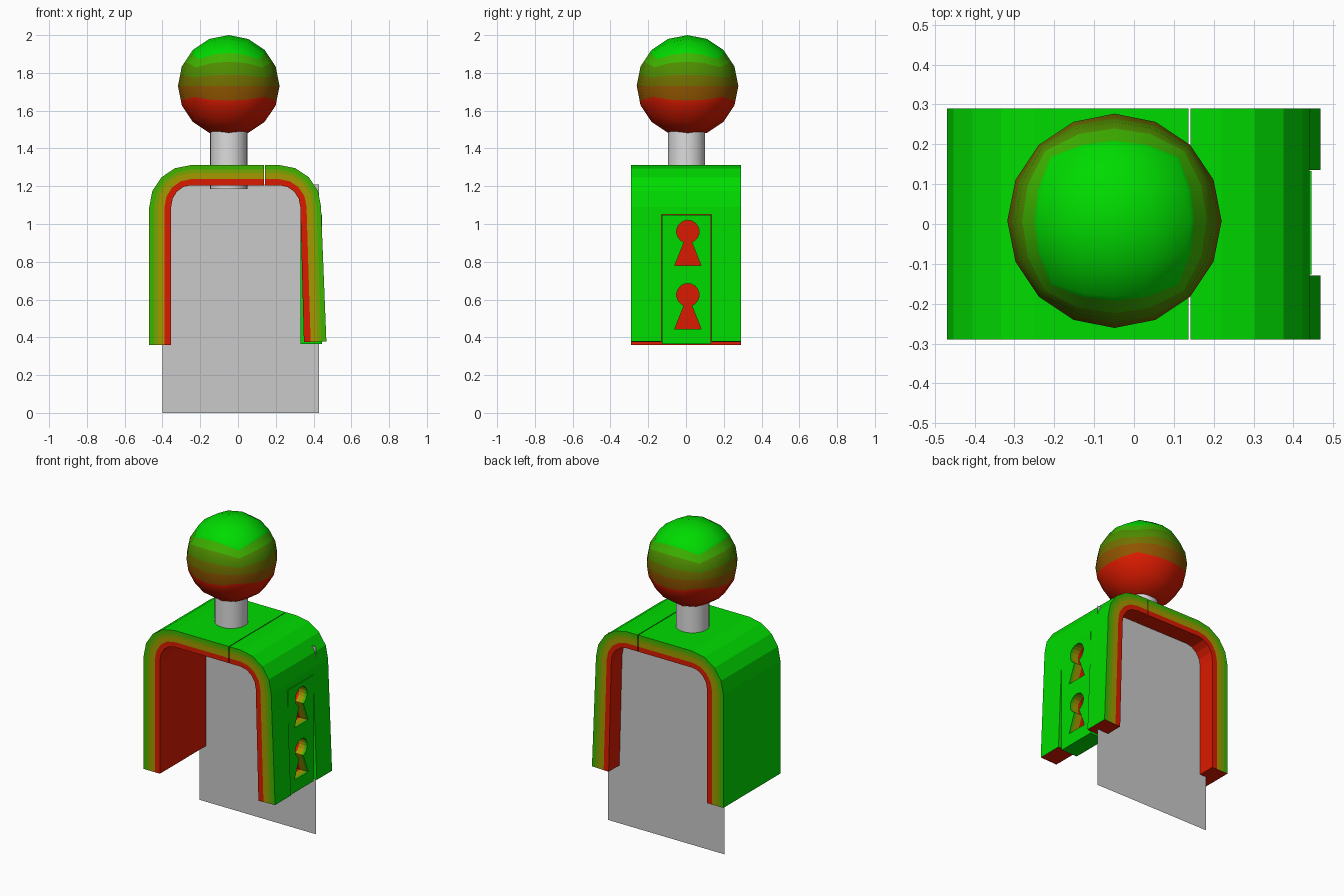
import bpy, bmesh
from math import sin, cos, tan, radians, floor
from mathutils import Vector, Matrix

if "Cube" in bpy.data.objects:
    bpy.data.objects.remove(bpy.data.objects["Cube"])

# Palette, given as display RGB and converted to linear
PALETTE = {
    "green": (0, 219, 0), "leaf": (62, 180, 0), "lime": (118, 166, 0),
    "olive": (164, 152, 0), "moss": (78, 140, 0), "dark_olive": (112, 112, 0),
    "brown": (142, 84, 0), "red": (219, 26, 0),
    "plate_grey": (202, 202, 202), "post_grey": (220, 220, 220),
}
NAMES = list(PALETTE)
MAT = {n: i for i, n in enumerate(NAMES)}


def linear(c):
    c /= 255
    return c / 12.92 if c < 0.04 else ((c + 0.055) / 1.055) ** 2.4


MATERIALS = []
for n, rgb in PALETTE.items():
    m = bpy.data.materials.new(n)
    m.diffuse_color = (*[linear(c) for c in rgb], 1)
    m.use_nodes = True
    m.node_tree.nodes["Principled BSDF"].inputs["Base Color"].default_value = m.diffuse_color
    MATERIALS.append(m)


def finish(name, bm, smooth=None):
    bmesh.ops.remove_doubles(bm, verts=bm.verts, dist=0.0003)
    bmesh.ops.recalc_face_normals(bm, faces=bm.faces)
    used = sorted({f.material_index for f in bm.faces})
    for f in bm.faces:
        f.material_index = used.index(f.material_index)
    mesh = bpy.data.meshes.new(name)
    bm.to_mesh(mesh)
    bm.free()
    for i in used:
        mesh.materials.append(MATERIALS[i])
    ob = bpy.data.objects.new(name, mesh)
    bpy.context.collection.objects.link(ob)
    if smooth:
        bpy.ops.object.select_all(action='DESELECT')
        ob.select_set(True)
        bpy.context.view_layer.objects.active = ob
        bpy.ops.object.shade_smooth_by_angle(angle=radians(smooth))
    return ob


def face(bm, points, color):
    f = bm.faces.new([bm.verts.new(p) for p in points])
    f.material_index = MAT[color]


# Colour layers through the wall, from outside to inside
LAYERS = [(0, 0.22, "leaf"), (0.22, 0.4, "lime"), (0.4, 0.7, "olive"), (0.7, 1, "red")]
HOLE_LAYERS = [(0, 0.15, "leaf"), (0.15, 0.5, "olive"), (0.5, 1, "red")]


def band(name, pairs, ys, is_open=lambda i, j: False):
    """Thick strip along (outer, inner) xz pairs, split across y, with open cells."""
    bm = bmesh.new()
    ni, nj = len(pairs) - 1, len(ys) - 1

    def pt(i, j, t):
        (ax, az), (bx, bz) = pairs[i]
        return (ax + (bx - ax) * t, ys[j], az + (bz - az) * t)

    def inside(i, j):
        return 0 <= i < ni and 0 <= j < nj

    for i in range(ni):
        for j in range(nj):
            if is_open(i, j):
                continue
            ring = [(i, j), (i + 1, j), (i + 1, j + 1), (i, j + 1)]
            face(bm, [pt(*r, 0) for r in ring], "green")
            face(bm, [pt(*r, 1) for r in ring], "red")
            for k, (di, dj) in enumerate([(0, -1), (1, 0), (0, 1), (-1, 0)]):
                a, b = ring[k], ring[(k + 1) % 4]
                near = (i + di, j + dj)
                if inside(*near) and not is_open(*near):
                    continue
                layers = LAYERS
                if inside(*near):       # walls of the slot
                    layers = [(0, 1, "green")]
                elif near[0] < 0:       # foot of the leg
                    layers = [(0, 1, "red")]
                for t0, t1, col in layers:
                    face(bm, [pt(*a, t0), pt(*b, t0), pt(*b, t1), pt(*a, t1)], col)
    return finish(name, bm)


def bend(cx, side, inner):
    """Quarter bend from the side of the arch up to the flat top."""
    out = []
    for k in range(5):
        a = radians(22.5 * k)
        out.append(tuple((cx + side * r * cos(a), 1.09 + h * sin(a))
                         for r, h in ((0.22, 0.222), (inner, 0.115))))
    return out


# Left part of the arch
band("arch_left",
     [((-0.47, 0.36), (-0.354, 0.36))] + bend(-0.25, -1, 0.104)
     + [((0.137, 1.312), (0.137, 1.205))],
     [-0.29, 0.29])

# Right part of the arch, splayed outward with a slot for the tongue
right = [((0.468, 0.378), (0.349, 0.374)), ((0.441, 1.05), (0.331, 1.05))]
right += bend(0.22, 1, 0.11) + [((0.142, 1.312), (0.142, 1.205))]
band("arch_right", right, [-0.29, -0.129, 0.135, 0.29], lambda i, j: i == 0 and j == 1)

# Upright tongue in the slot, with two keyholes through it
def keyhole(cy, cz):
    pts = [(cy + 0.06 * cos(radians(a)), cz + 0.06 * sin(radians(a)))
           for a in range(-70, 251, 20)]
    return pts + [(cy - 0.07, cz - 0.18), (cy + 0.07, cz - 0.18)]


bm = bmesh.new()
X_OUT, X_IN = 0.445, 0.33
border = [(-0.127, 0.364), (0.133, 0.364), (0.133, 1.0485), (-0.127, 1.0485)]
loops = [border, keyhole(0.01, 0.96), keyhole(0.01, 0.625)]
for x, col in ((X_OUT, "green"), (X_IN, "red")):
    edges = []
    for lp in loops:
        vs = [bm.verts.new((x, *p)) for p in lp]
        edges += [bm.edges.new((vs[k - 1], vs[k])) for k in range(len(vs))]
    res = bmesh.ops.triangle_fill(bm, use_beauty=True, edges=edges, normal=(1, 0, 0))
    for f in res["geom"]:
        if isinstance(f, bmesh.types.BMFace):
            f.material_index = MAT[col]
for n, lp in enumerate(loops):
    for k in range(len(lp)):
        a, b = lp[k - 1], lp[k]
        for t0, t1, col in ([(0, 1, "green")] if n == 0 else HOLE_LAYERS):
            x0, x1 = (X_OUT + (X_IN - X_OUT) * t for t in (t0, t1))
            face(bm, [(x0, *a), (x0, *b), (x1, *b), (x1, *a)], col)
finish("keyhole_tongue", bm)

# Thin upright sheet passing through the arch
bm = bmesh.new()
face(bm, [(-0.40, 0.18, 0), (0.43, 0.18, 0), (0.43, 0.18, 1.21), (-0.40, 0.18, 1.21)], "plate_grey")
finish("centre_sheet", bm)

# Post between the arch and the ball
bm = bmesh.new()
bmesh.ops.create_cone(bm, cap_ends=True, segments=32, radius1=0.098, radius2=0.098, depth=0.33,
                      matrix=Matrix.Translation((-0.049, 0.003, 1.35)))
for f in bm.faces:
    f.material_index = MAT["post_grey"]
finish("post", bm, 40)

# Ball made from six rounded 4 x 4 patches, banded by height
CENTRE, RADIUS, STEP = Vector((-0.049, 0.008, 1.731)), 0.269, 22.5


def on_ball(u, v):
    return Vector((tan(radians(u)), -1, tan(radians(v)))).normalized() * RADIUS


def on_facet(u, v):
    low = min(floor(v / STEP), 1) * STEP
    return on_ball(u, low).lerp(on_ball(u, low + STEP), (v - low) / STEP)


bm = bmesh.new()
rows = [-45, -22.5, -17, 0, 13, 22.5, 29, 41, 45]
row_colors = ["red", "red", "brown", "dark_olive", "moss", "moss", "leaf", "green"]
cols = [-45, -22.5, 0, 22.5, 45]


def patch(rot, vs, colors):
    for v0, v1, col in zip(vs, vs[1:], colors):
        for u0, u1 in zip(cols, cols[1:]):
            quad = [(u0, v0), (u1, v0), (u1, v1), (u0, v1)]
            face(bm, [CENTRE + rot @ on_facet(*q) for q in quad], col)


for k in range(4):
    patch(Matrix.Rotation(radians(90 * k), 3, 'Z'), rows, row_colors)
patch(Matrix.Rotation(radians(-90), 3, 'X'), cols, ["green"] * 4)
patch(Matrix.Rotation(radians(90), 3, 'X'), cols, ["red"] * 4)
finish("ball", bm, 40)
